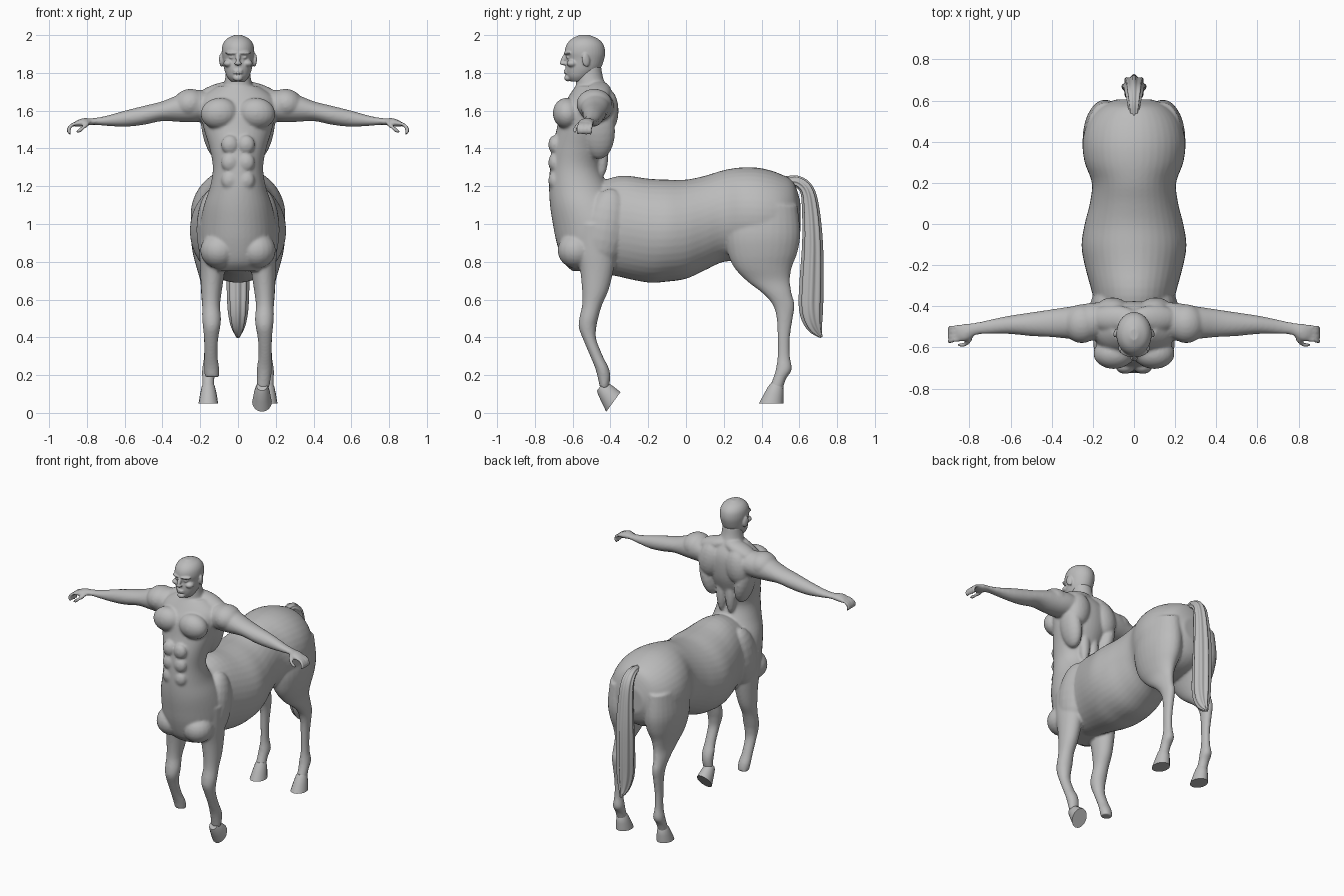
import bpy, bmesh, math
from mathutils import Vector, Matrix, Euler

cube = bpy.data.objects.get("Cube")
if cube:
    bpy.data.objects.remove(cube)

GREY = (0.5, 0.5, 0.5, 1)
mat = bpy.data.materials.new("plain grey")
mat.use_nodes = True
mat.diffuse_color = GREY
bsdf = next(n for n in mat.node_tree.nodes if n.type == 'BSDF_PRINCIPLED')
bsdf.inputs["Base Color"].default_value = GREY


def spline(rings, steps):
    """Catmull-Rom interpolation between rings."""
    out = []
    for i in range(len(rings) - 1):
        p = [rings[max(i - 1, 0)], rings[i], rings[i + 1], rings[min(i + 2, len(rings) - 1)]]
        for k in range(steps):
            t = k / steps
            out.append([0.5 * (2 * b + (c - a) * t + (2 * a - 5 * b + 4 * c - d) * t * t
                               + (3 * b - a - 3 * c + d) * t ** 3) for a, b, c, d in zip(*p)])
    return out + [list(rings[-1])]


def skin(bm, loops):
    """Closed surface through equal-length loops of points."""
    vs = [[bm.verts.new(p) for p in lp] for lp in loops]
    n = len(vs[0])
    for a, b in zip(vs, vs[1:]):
        for i in range(n):
            bm.faces.new((a[i], a[(i + 1) % n], b[(i + 1) % n], b[i]))
    bm.faces.new(vs[0])
    bm.faces.new(vs[-1])


def loft(bm, axis, rings, side=1, n=28, steps=4):
    """Rings are (position on axis, a0, a1, b0, b1), the extents on the other two axes."""
    loops = []
    for t, a0, a1, b0, b1 in spline(rings, steps):
        lp = []
        for i in range(n):
            w = 2 * math.pi * i / n
            a = (a0 + a1) / 2 + (a1 - a0) / 2 * math.cos(w)
            b = (b0 + b1) / 2 + (b1 - b0) / 2 * math.sin(w)
            x, y, z = {'x': (t, a, b), 'y': (a, t, b), 'z': (a, b, t)}[axis]
            lp.append((x * side, y, z))
        loops.append(lp)
    skin(bm, loops)


def blob(bm, loc, size, rot=(0, 0, 0)):
    """Ellipsoid muscle; mirrored when off the centre line."""
    for s in ((1, -1) if loc[0] else (1,)):
        m = Matrix.LocRotScale(Vector((loc[0] * s, loc[1], loc[2])),
                               Euler((rot[0], rot[1] * s, rot[2] * s)), Vector(size))
        bmesh.ops.create_uvsphere(bm, u_segments=20, v_segments=12, radius=1, matrix=m)


def bone(bm, points, r, side=1):
    """Chain of rounded segments, for fingers and the nose."""
    pts = [Vector((p[0] * side, p[1], p[2])) for p in points]
    for p, q in zip(pts, pts[1:]):
        d = q - p
        m = Matrix.LocRotScale((p + q) / 2, d.to_track_quat('Z', 'Y'),
                               Vector((r, r, d.length / 2 + r * 0.8)))
        bmesh.ops.create_uvsphere(bm, u_segments=12, v_segments=8, radius=1, matrix=m)


def finish(bm, name, voxel=0, smooth=0, angle=60):
    bmesh.ops.recalc_face_normals(bm, faces=bm.faces)
    me = bpy.data.meshes.new(name)
    bm.to_mesh(me)
    bm.free()
    me.materials.append(mat)
    ob = bpy.data.objects.new(name, me)
    bpy.context.collection.objects.link(ob)
    bpy.ops.object.select_all(action='DESELECT')
    ob.select_set(True)
    bpy.context.view_layer.objects.active = ob
    if voxel:
        # Fuse the overlapping masses into one skin
        rm = ob.modifiers.new("Fuse", 'REMESH')
        rm.mode, rm.voxel_size = 'VOXEL', voxel
        sm = ob.modifiers.new("Relax", 'SMOOTH')
        sm.factor, sm.iterations = 0.5, smooth
        for m in ("Fuse", "Relax"):
            bpy.ops.object.modifier_apply(modifier=m)
    bpy.ops.object.shade_smooth_by_angle(angle=math.radians(angle))
    return ob


# Body: barrel and rump
bm = bmesh.new()
barrel = [(-.62, .10, .85, 1.10), (-.5, .17, .76, 1.2), (-.35, .20, .72, 1.255), (-.2, .24, .69, 1.24),
          (-.1, .255, .695, 1.235), (0, .24, .71, 1.235), (.1, .215, .755, 1.255), (.2, .205, .80, 1.285),
          (.3, .24, .80, 1.30), (.4, .25, .80, 1.295), (.5, .225, .82, 1.265), (.57, .165, .87, 1.22),
          (.605, .09, .95, 1.12)]
loft(bm, 'y', [(y, -w, w, a, b) for y, w, a, b in barrel], n=40)

# Chest, waist, upper torso and neck
torso = [(.75, .12, -.60, -.45), (.80, .17, -.65, -.35), (.9, .20, -.685, -.25), (1.0, .20, -.705, -.25),
         (1.1, .18, -.72, -.33), (1.2, .147, -.725, -.41), (1.3, .133, -.72, -.45), (1.4, .15, -.71, -.42),
         (1.5, .18, -.685, -.385), (1.6, .20, -.665, -.375), (1.67, .19, -.625, -.385), (1.73, .11, -.585, -.42)]
loft(bm, 'z', [(z, -w, w, a, b) for z, w, a, b in torso], n=40)
neck = [(1.66, .10, -.6, -.41), (1.72, .08, -.585, -.42), (1.78, .067, -.58, -.44), (1.84, .062, -.57, -.45)]
loft(bm, 'z', [(z, -w, w, a, b) for z, w, a, b in neck])

# Muscles
blob(bm, (.098, -.63, 1.585), (.1, .075, .083), (.15, .1, 0))     # pectorals
blob(bm, (.255, -.485, 1.635), (.09, .095, .08), (0, .2, 0))      # deltoids
blob(bm, (.10, -.46, 1.70), (.13, .065, .045), (0, .3, 0))        # trapezius
blob(bm, (.105, -.415, 1.6), (.08, .058, .115), (0, -.15, 0))     # shoulder blades
blob(bm, (.135, -.46, 1.49), (.055, .085, .15), (0, .2, 0))       # flanks of the back
blob(bm, (.035, -.445, 1.38), (.035, .035, .13))                  # lower back
blob(bm, (.1, -.58, .86), (.1, .1, .095))                         # breast
blob(bm, (.13, -.43, .97), (.09, .12, .22), (-.2, 0, 0))          # forehand shoulders
for z in (1.23, 1.325, 1.42):
    blob(bm, (.043, -.695, z), (.046, .034, .05))                 # abdominals

# Arms, hands, legs
arm = [(.15, -.55, -.38, 1.55, 1.70), (.22, -.57, -.385, 1.54, 1.71), (.3, -.56, -.40, 1.54, 1.69),
       (.4, -.55, -.415, 1.545, 1.65), (.5, -.545, -.43, 1.525, 1.625), (.6, -.535, -.445, 1.515, 1.60),
       (.7, -.535, -.465, 1.52, 1.572), (.77, -.54, -.48, 1.525, 1.56), (.82, -.57, -.485, 1.515, 1.56),
       (.86, -.565, -.49, 1.515, 1.545)]
hind = [(1.1, .04, .235, .24, .59), (.95, .03, .25, .21, .605), (.85, .04, .24, .22, .59),
        (.77, .07, .22, .255, .56), (.7, .095, .20, .32, .55), (.63, .115, .195, .41, .56),
        (.57, .12, .19, .46, .575), (.5, .125, .185, .48, .565), (.4, .13, .18, .485, .55),
        (.3, .13, .18, .485, .55), (.23, .12, .19, .475, .56), (.18, .125, .19, .46, .53),
        (.12, .125, .19, .435, .51)]
fore = [(1.0, .06, .21, -.58, -.36), (.85, .06, .205, -.58, -.37), (.75, .07, .20, -.56, -.385),
        (.65, .085, .195, -.55, -.41), (.57, .095, .19, -.55, -.445), (.5, .09, .19, -.565, -.465),
        (.45, .095, .185, -.567, -.475), (.39, .105, .18, -.545, -.475), (.3, .108, .178, -.507, -.44),
        (.24, .10, .18, -.482, -.41), (.19, .10, .175, -.468, -.40), (.13, .10, .165, -.455, -.41)]
for s in (1, -1):
    loft(bm, 'x', arm, s)
    loft(bm, 'z', hind, s)
    loft(bm, 'z', fore if s > 0 else fore[:-1], s)   # the right foreleg stops at the pastern
    for k in range(4):
        y = -.563 + .022 * k
        bone(bm, [(.84, y, 1.535), (.88, y - .004, 1.527), (.9, y - .01, 1.5), (.89, y - .008, 1.478)], .0105, s)
    bone(bm, [(.79, -.555, 1.535), (.82, -.588, 1.51), (.85, -.588, 1.487)], .012, s)
finish(bm, "body", 0.008, 5)

# Head
bm = bmesh.new()
skull = [(1.755, .038, -.612, -.53), (1.78, .058, -.63, -.50), (1.82, .073, -.638, -.455),
         (1.87, .081, -.634, -.434), (1.91, .086, -.642, -.428), (1.95, .081, -.632, -.437),
         (1.98, .06, -.605, -.465), (2.0, .02, -.565, -.51)]
loft(bm, 'z', [(z, -w, w, a, b) for z, w, a, b in skull], n=36)
bone(bm, [(0, -.634, 1.90), (0, -.658, 1.852)], .013)             # nose bridge
blob(bm, (0, -.648, 1.85), (.02, .02, .01))                       # nostrils
blob(bm, (.034, -.628, 1.905), (.036, .016, .009), (0, 0, .35))   # brows
blob(bm, (.033, -.622, 1.882), (.015, .013, .008))                # eyes
blob(bm, (.05, -.602, 1.85), (.027, .03, .02))                    # cheekbones
for z in (1.812, 1.8):
    blob(bm, (0, -.635, z), (.026, .012, .0055))                  # lips
blob(bm, (0, -.625, 1.773), (.026, .02, .018))                    # chin
blob(bm, (.088, -.53, 1.868), (.011, .022, .036), (.15, 0, .3))   # ears
finish(bm, "head", 0.005, 2)

# Tail: fluted strand bundle along a drooping path (y, z, half depth, half width)
bm = bmesh.new()
tail = [(.53, 1.225, .025, .02), (.59, 1.225, .028, .03), (.64, 1.18, .034, .04), (.66, 1.08, .042, .045),
        (.67, .9, .05, .055), (.665, .7, .058, .055), (.662, .55, .058, .05), (.68, .46, .04, .035),
        (.717, .40, .006, .008)]
path = spline(tail, 4)
loops = []
for i, (y, z, d, w) in enumerate(path):
    a, b = path[max(i - 1, 0)], path[min(i + 1, len(path) - 1)]
    along = Vector((0, b[0] - a[0], b[1] - a[1])).normalized()
    out = along.cross(Vector((1, 0, 0)))
    lp = []
    for k in range(48):
        t = 2 * math.pi * k / 48
        f = 1 + 0.1 * math.cos(8 * t)
        lp.append(Vector((w * f * math.cos(t), y, z)) + out * d * f * math.sin(t))
    loops.append(lp)
skin(bm, loops)
finish(bm, "tail")

# Hooves: flat soled, the left fore hoof tipped back
hoof = [(0, -.052, .052, -.067, .062), (.05, -.044, .044, -.04, .064), (.09, -.035, .035, -.018, .062),
        (.105, -.028, .028, -.005, .052)]
for name, loc, tilt in (("left_hind_hoof", (.157, .453, .05), 0), ("right_hind_hoof", (-.157, .453, .05), 0),
                        ("left_fore_hoof", (.127, -.383, .06), 54)):
    bm = bmesh.new()
    loft(bm, 'z', hoof, n=16, steps=1)
    bm.transform(Matrix.Translation(loc) @ Matrix.Rotation(math.radians(tilt), 4, 'X'))
    finish(bm, name, angle=40)
